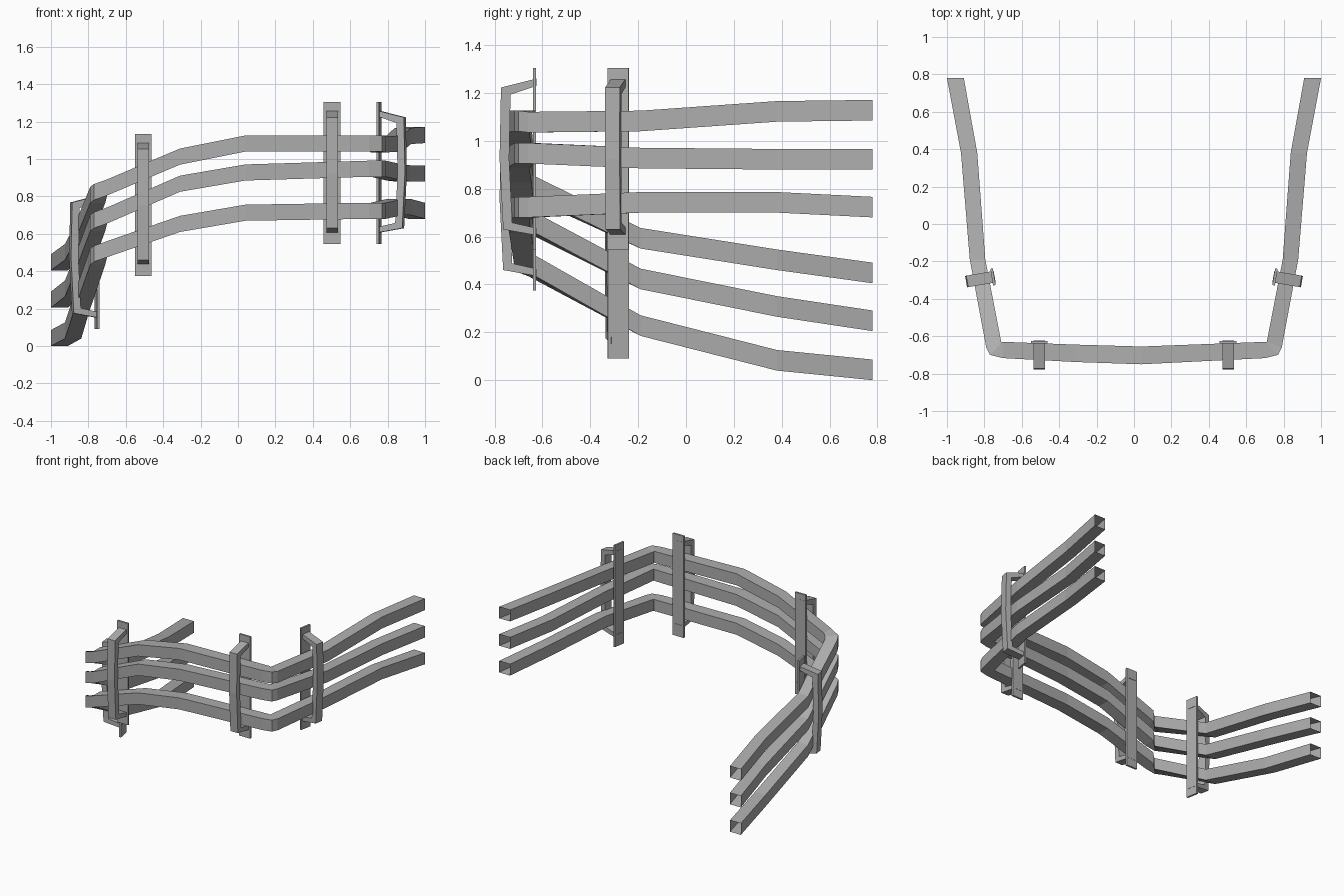
import bpy, bmesh
from mathutils import Matrix, Vector

if "Cube" in bpy.data.objects:
    bpy.data.objects.remove(bpy.data.objects["Cube"], do_unlink=True)

steel = bpy.data.materials.new("grey_steel")
steel.use_nodes = True
GREY = (0.42, 0.42, 0.42, 1)
steel.diffuse_color = GREY
steel.node_tree.nodes["Principled BSDF"].inputs["Base Color"].default_value = GREY


def finish(name, bm):
    bmesh.ops.recalc_face_normals(bm, faces=bm.faces)
    mesh = bpy.data.meshes.new(name)
    bm.to_mesh(mesh)
    bm.free()
    mesh.materials.append(steel)
    obj = bpy.data.objects.new(name, mesh)
    bpy.context.collection.objects.link(obj)
    return obj


# Plan of one wing: outer point, inner point
WING = [((1, .78), (.91, .78)), ((.925, .38), (.838, .38)),
        ((.878, -.19), (.795, -.19)), ((.79, -.66), (.71, -.63)),
        ((.77, -.70), (.706, -.632)), ((.70, -.717), (.70, -.63))]
FRONT = [((-.31, -.738), (-.31, -.645)), ((.04, -.75), (.04, -.655))]
flip = lambda p: (-p[0], p[1])
PLAN = [(flip(o), flip(i)) for o, i in WING] + FRONT + WING[::-1]

# Underside height of each rail at every plan station
HEIGHTS = {
    "top_rail": [.405, .46, .55, .765, .78, .805, .97, 1.04, 1.04, 1.04, 1.035, 1.04, 1.08, 1.085],
    "middle_rail": [.205, .265, .38, .615, .63, .655, .825, .885, .905, .905, .905, .885, .88, .88],
    "bottom_rail": [0, .04, .185, .435, .45, .475, .61, .67, .68, .68, .68, .70, .70, .68],
}
RAIL = .086


def rail(name, heights):
    # Open-ended square tube
    bm = bmesh.new()
    rings = []
    for (o, i), z in zip(PLAN, heights):
        rings.append([bm.verts.new((p[0], p[1], h)) for p, h in
                      ((o, z), (i, z), (i, z + RAIL), (o, z + RAIL))])
    for a, b in zip(rings, rings[1:]):
        for k in range(4):
            n = (k + 1) % 4
            bm.faces.new((a[k], a[n], b[n], b[k]))
    finish(name, bm)


for rail_name, levels in HEIGHTS.items():
    rail(rail_name, levels)


def extrude_profile(bm, profile, width):
    # Profile lies in (outward, up); extruded across the width
    sides = [[bm.verts.new((u, s * width / 2, z)) for u, z in profile] for s in (-1, 1)]
    n = len(profile)
    for side in sides:
        bm.faces.new(side)
    for k in range(n):
        m = (k + 1) % n
        bm.faces.new((sides[0][k], sides[0][m], sides[1][m], sides[1][k]))


PLATE = [(0, 0), (.014, 0), (.014, .76), (0, .76)]
CLAMP = [(-.002, .06), (.138, .085), (.153, .38), (.147, .678), (-.002, .715),
         (-.002, .685), (.107, .648), (.113, .38), (.1, .113), (-.002, .09)]


def bracket(label, origin, outward):
    # Backing plate and bowed clamp share one local frame
    u = Vector((outward[0], outward[1], 0)).normalized()
    v = Vector((0, 0, 1)).cross(u)
    frame = Matrix((u, v, (0, 0, 1))).transposed().to_4x4()
    frame.translation = origin
    for part, profile, width in (("backing_plate", PLATE, .09), ("clamp", CLAMP, .062)):
        bm = bmesh.new()
        extrude_profile(bm, profile, width)
        bm.transform(frame)
        finish(label + "_" + part, bm)


# Four brackets: two across the front, one on each wing
bracket("front_right", (-.507, -.626, .375), (0, -1))
bracket("front_left", (.503, -.626, .545), (0, -1))
bracket("side_right", (-.747, -.282, .09), (-.985, -.17))
bracket("side_left", (.747, -.282, .545), (.985, -.17))
